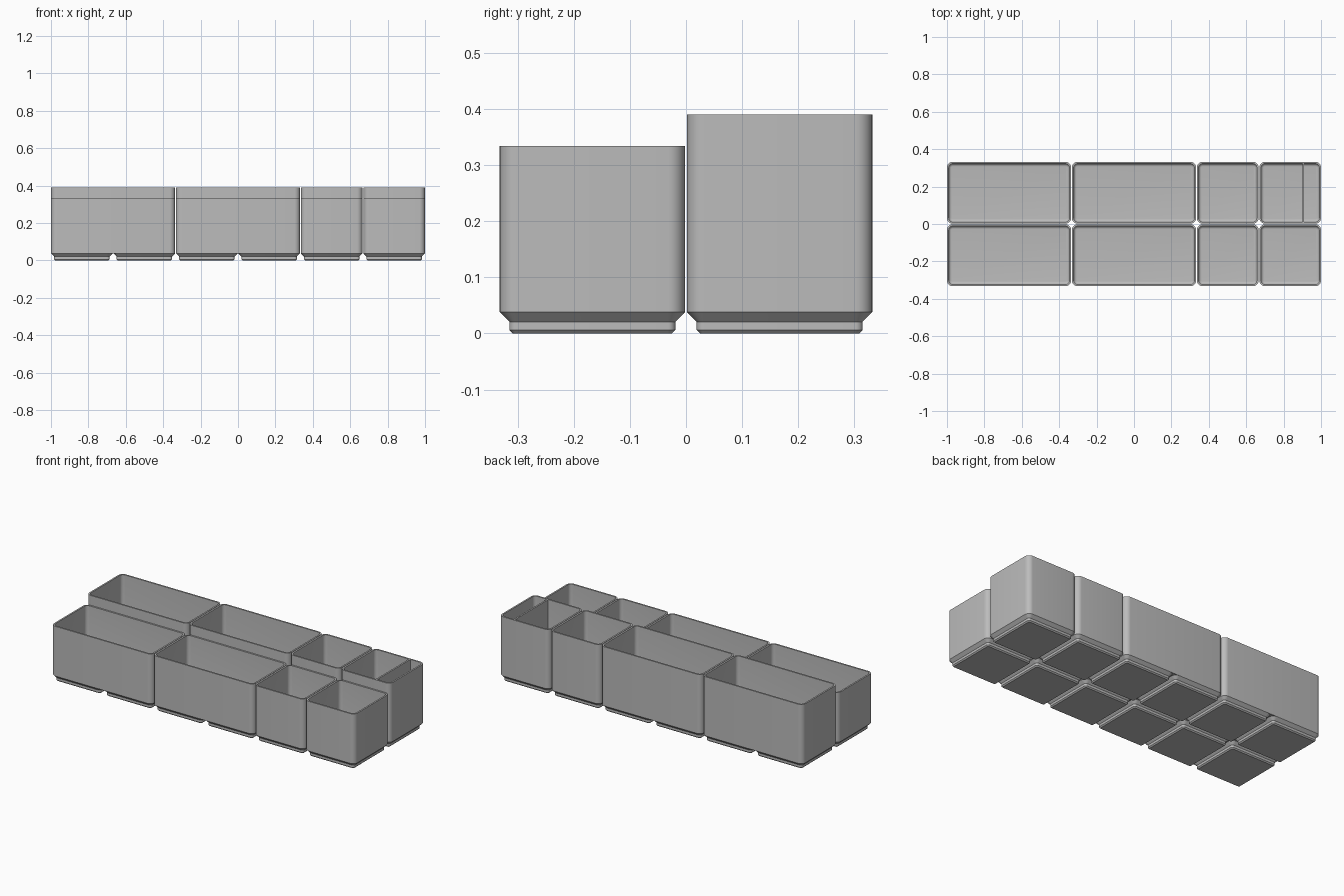
import bpy, bmesh, math

if "Cube" in bpy.data.objects:
    bpy.data.objects.remove(bpy.data.objects["Cube"])

PITCH = 0.334      # spacing of the base cells
GAP = 0.004        # clearance between neighbouring bins
BASE_TOP = 0.0378  # height where the feet meet the walls
FLOOR = 0.056      # inner floor height
WALL = 0.0095
RADIUS = 0.03      # outer corner radius
FILLET = 0.0155    # rounding where inner walls meet the floor

grey = bpy.data.materials.new("grey plastic")
grey.diffuse_color = (0.5, 0.5, 0.5, 1)
grey.use_nodes = True
grey.node_tree.nodes["Principled BSDF"].inputs["Base Color"].default_value = grey.diffuse_color


def ring(bm, cx, cy, w, d, inset, z):
    """Rounded rectangle of verts, shrunk by inset."""
    r = max(RADIUS - inset, 0.004)
    hx, hy = w / 2 - inset - r, d / 2 - inset - r
    verts = []
    for k, (sx, sy) in enumerate([(1, 1), (-1, 1), (-1, -1), (1, -1)]):
        for s in range(9):
            a = math.pi / 2 * (k + s / 8)
            verts.append(bm.verts.new((cx + sx * hx + r * math.cos(a),
                                       cy + sy * hy + r * math.sin(a), z)))
    return verts


def loft(bm, cx, cy, w, d, profile, cap_end):
    """Skin rings through (inset, z) pairs, closing the first ring."""
    rings = [ring(bm, cx, cy, w, d, i, z) for i, z in profile]
    for a, b in zip(rings, rings[1:]):
        for j in range(len(a)):
            k = (j + 1) % len(a)
            bm.faces.new((a[j], a[k], b[k], b[j]))
    bm.faces.new(rings[0][::-1])
    if cap_end:
        bm.faces.new(rings[-1])


def finish(bm, name):
    mesh = bpy.data.meshes.new(name)
    bm.to_mesh(mesh)
    bm.free()
    mesh.materials.append(grey)
    ob = bpy.data.objects.new(name, mesh)
    bpy.context.collection.objects.link(ob)
    bpy.ops.object.select_all(action='DESELECT')
    ob.select_set(True)
    bpy.context.view_layer.objects.active = ob
    bpy.ops.object.shade_smooth_by_angle(angle=math.radians(30))


# Stepped foot, and the inner profile with a rounded floor edge
foot = [(0.0235, 0), (0.0171, 0.0064), (0.0171, 0.0207), (0, BASE_TOP)]
fillet = [(WALL + FILLET * (1 - math.cos(t)), FLOOR + FILLET * (1 - math.sin(t)))
          for t in (math.pi / 2 * i / 6 for i in range(6, -1, -1))]
inner = [(WALL + FILLET - (i - WALL), z) for i, z in fillet]
inner = [(WALL + FILLET * (1 - math.sin(t)), FLOOR + FILLET * (1 - math.cos(t)))
         for t in (math.pi / 2 * i / 6 for i in range(6, -1, -1))]


def bin_box(name, first, cells, row, height):
    cx = (first + cells / 2 - 3) * PITCH
    cy = (row - 0.5) * PITCH
    w, d = cells * PITCH - GAP, PITCH - GAP
    bm = bmesh.new()
    # Outer wall, rim, inner wall, filleted floor
    loft(bm, cx, cy, w, d, [(0, BASE_TOP), (0, height), (WALL, height)] + inner, True)
    # One foot under each cell
    for c in range(cells):
        loft(bm, (first + c - 2.5) * PITCH, cy, PITCH - GAP, d, foot, False)
    finish(bm, name)


for row, label, height in [(0, "front", 0.334), (1, "back", 0.39)]:
    for n, (first, cells) in enumerate([(0, 2), (2, 2), (4, 1), (5, 1)], 1):
        bin_box(f"{label}_bin_{n}", first, cells, row, height)

# Partition inside the last back bin
bm = bmesh.new()
bmesh.ops.create_cube(bm, size=1)
for v in bm.verts:
    v.co = (0.905 + v.co.x * 0.0095, PITCH / 2 + v.co.y * (PITCH - GAP - WALL),
            (FLOOR + 0.39) / 2 + v.co.z * (0.39 - FLOOR - 0.0004))
finish(bm, "partition")
